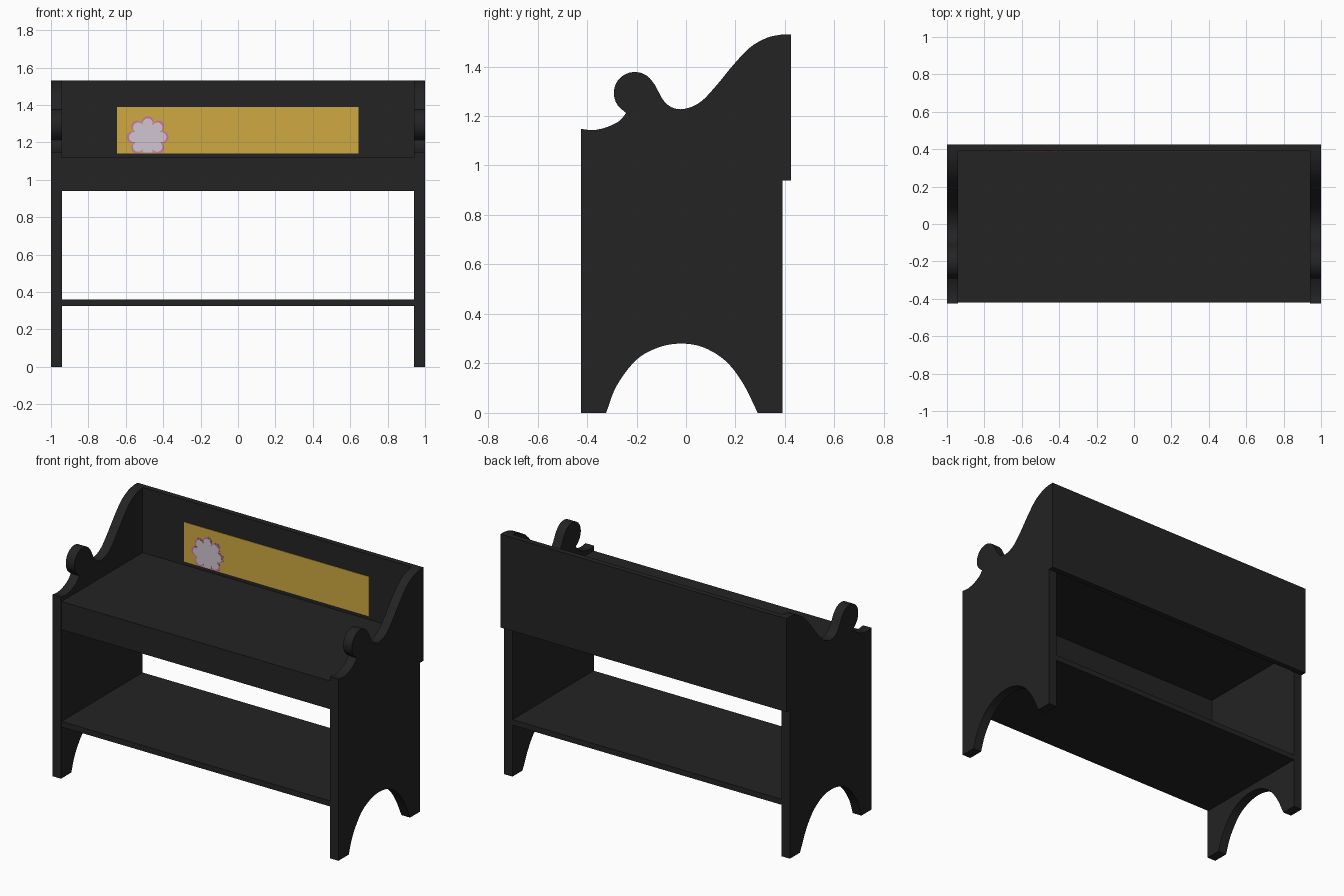
import bpy, bmesh, math
from mathutils import Vector

cube = bpy.data.objects.get("Cube")
if cube:
    bpy.data.objects.remove(cube, do_unlink=True)


def material(name, rgb):
    m = bpy.data.materials.new(name)
    m.use_nodes = True
    m.diffuse_color = (*rgb, 1)
    m.node_tree.nodes["Principled BSDF"].inputs["Base Color"].default_value = (*rgb, 1)
    return m


black = material("black paint", (0.017, 0.017, 0.017))
gold = material("gold plaque", (0.62, 0.4, 0.055))
pink = material("pink outline", (0.6, 0.18, 0.36))
pale = material("pale petal", (0.63, 0.56, 0.63))


def finish(name, bm, mat):
    bmesh.ops.recalc_face_normals(bm, faces=bm.faces)
    mesh = bpy.data.meshes.new(name)
    bm.to_mesh(mesh)
    bm.free()
    mesh.materials.append(mat)
    obj = bpy.data.objects.new(name, mesh)
    bpy.context.collection.objects.link(obj)
    return obj


def prism(name, outline, offset, mat):
    """Extrude a closed planar outline by an offset vector."""
    bm = bmesh.new()
    face = bm.faces.new([bm.verts.new(p) for p in outline])
    grown = bmesh.ops.extrude_face_region(bm, geom=[face], use_keep_orig=True)
    top = [v for v in grown["geom"] if isinstance(v, bmesh.types.BMVert)]
    bmesh.ops.translate(bm, verts=top, vec=offset)
    return finish(name, bm, mat)


def board(name, x, y, z, mat=black):
    outline = [(x[0], y[0], z[0]), (x[1], y[0], z[0]), (x[1], y[0], z[1]), (x[0], y[0], z[1])]
    return prism(name, outline, (0, y[1] - y[0], 0), mat)


def smooth_path(points, steps=5):
    """Catmull-Rom curve through the points."""
    pts = [Vector(p) for p in points]
    pts = [2 * pts[0] - pts[1]] + pts + [2 * pts[-1] - pts[-2]]
    out = []
    for a, b, c, d in zip(pts, pts[1:], pts[2:], pts[3:]):
        for i in range(steps):
            t = i / steps
            out.append(0.5 * (2 * b + (c - a) * t + (2 * a - 5 * b + 4 * c - d) * t * t
                              + (3 * b - a - 3 * c + d) * t ** 3))
    return out + [pts[-2]]


# Side panels: arched feet below, scrolled arm with round knob above
arch = smooth_path([(-0.323, 0), (-0.28, 0.11), (-0.2, 0.215), (-0.11, 0.265), (-0.02, 0.28),
                    (0.07, 0.265), (0.16, 0.21), (0.23, 0.12), (0.29, 0)])
sweep = smooth_path([(0.39, 1.53), (0.33, 1.517), (0.26, 1.478), (0.19, 1.405), (0.12, 1.32),
                     (0.06, 1.258), (0, 1.23), (-0.05, 1.232), (-0.09, 1.262), (-0.125, 1.325)])
knob = [Vector((-0.207 + 0.085 * math.cos(math.radians(a)), 1.293 + 0.085 * math.sin(math.radians(a))))
        for a in range(35, 230, 10)]
front_scroll = smooth_path([(-0.242, 1.212), (-0.27, 1.18), (-0.32, 1.155), (-0.375, 1.143), (-0.425, 1.148)])
profile = [Vector((-0.425, 0))] + arch + [Vector((0.39, 0))] + sweep + knob + front_scroll
for name, x in (("left_side_panel", 0.94), ("right_side_panel", -1)):
    panel = prism(name, [(x, p.x, p.y) for p in profile], (0.06, 0, 0), black)
    bpy.context.view_layer.objects.active = panel
    panel.select_set(True)
    bpy.ops.object.shade_smooth_by_angle(angle=math.radians(30))
    panel.select_set(False)

# Boards between and behind the sides
inner = (-0.94, 0.94)
board("back_panel", (-1, 1), (0.39, 0.425), (0.94, 1.53))
board("seat", inner, (-0.385, 0.39), (1.083, 1.118))
board("front_apron", inner, (-0.42, -0.385), (0.94, 1.118))
board("lower_shelf", inner, (-0.42, 0.39), (0.325, 0.36))

# Plaque with a flower, trimmed at the plaque's lower edge
board("plaque", (-0.648, 0.645), (0.387, 0.39), (1.14, 1.39), gold)


def flower(name, radius, y, floor, mat):
    outline = []
    for i in range(128):
        a = math.tau * i / 128
        r = radius * (0.7 + 0.3 * abs(math.cos(4 * a)) ** 0.6)
        outline.append((-0.483 + r * math.cos(a), y, max(floor, 1.228 + r * math.sin(a))))
    prism(name, outline, (0, 0.387 - y, 0), mat)


flower("flower_outline", 0.112, 0.3855, 1.142, pink)
flower("flower_petals", 0.1, 0.384, 1.145, pale)
